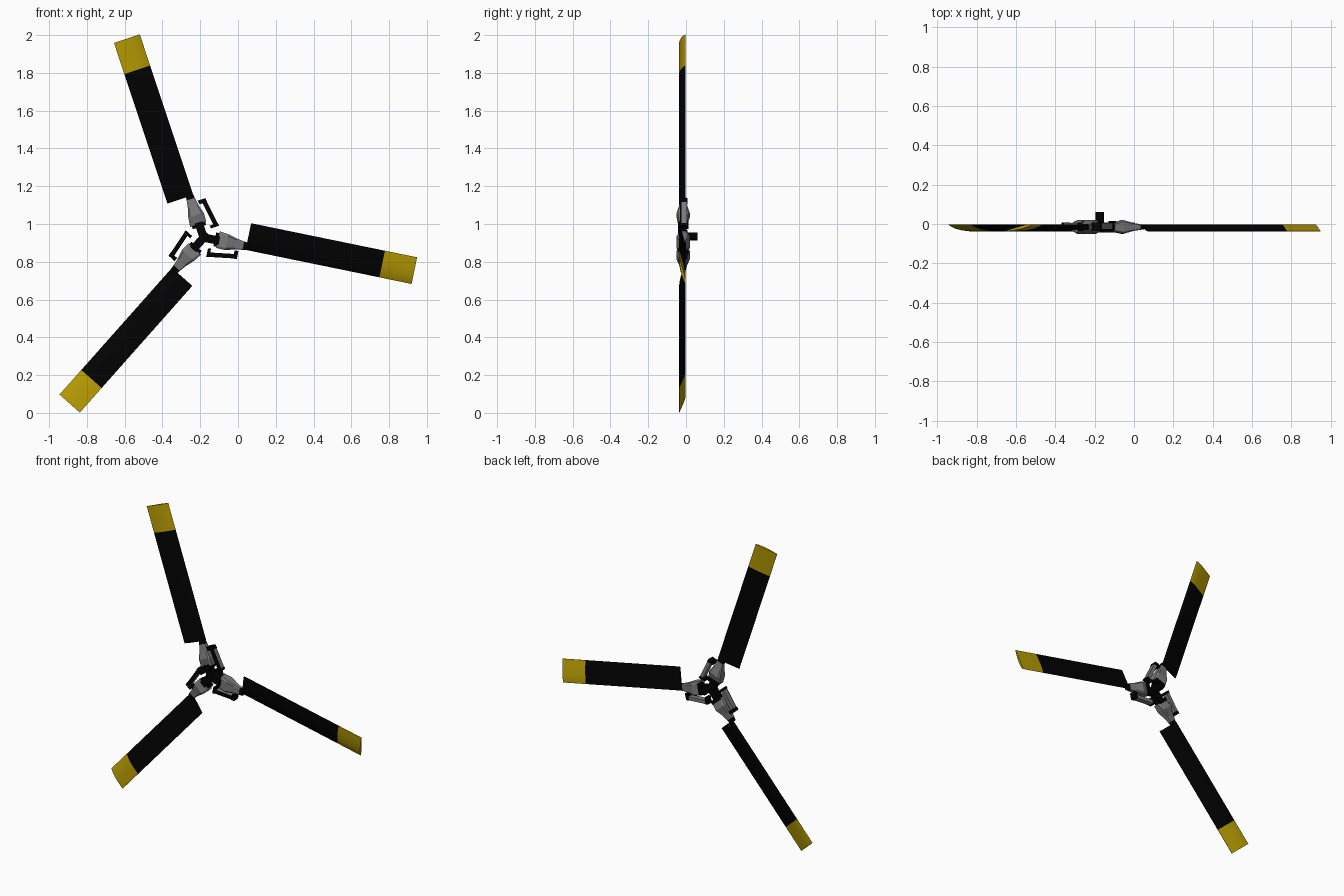
import bpy, bmesh, math

if "Cube" in bpy.data.objects:
    bpy.data.objects.remove(bpy.data.objects["Cube"])

CX, CZ = -0.182, 0.928                      # rotor centre in the front view
ANGLES = [math.radians(-11.6 + 120 * i) for i in range(3)]


def material(name, rgb):
    m = bpy.data.materials.new(name)
    m.diffuse_color = (*rgb, 1)
    m.use_nodes = True
    m.node_tree.nodes["Principled BSDF"].inputs["Base Color"].default_value = m.diffuse_color
    return m


BLACK = material("matte_black", (0.0005, 0.0005, 0.0005))
YELLOW = material("tip_yellow", (0.46, 0.32, 0.001))
GREY = material("metal_grey", (0.19, 0.19, 0.19))


def place(a, r, t, y):
    """Local radius / sideways / depth to world."""
    c, s = math.cos(a), math.sin(a)
    return (CX + r * c - t * s, y, CZ + r * s + t * c)


def loft(name, a, sections, mats, smooth=False):
    """Skin rings of local (r, t, y) points; ring bay i gets material i."""
    bm = bmesh.new()
    rings = [[bm.verts.new(place(a, *p)) for p in s] for s in sections]
    n = len(rings[0])
    for i in range(len(rings) - 1):
        for k in range(n):
            f = bm.faces.new((rings[i][k], rings[i][(k + 1) % n],
                              rings[i + 1][(k + 1) % n], rings[i + 1][k]))
            f.material_index = min(i, len(mats) - 1)
    bm.faces.new(rings[0])
    bm.faces.new(rings[-1]).material_index = len(mats) - 1
    bmesh.ops.recalc_face_normals(bm, faces=bm.faces)
    me = bpy.data.meshes.new(name)
    bm.to_mesh(me)
    bm.free()
    for m in mats:
        me.materials.append(m)
    ob = bpy.data.objects.new(name, me)
    bpy.context.collection.objects.link(ob)
    if smooth:
        bpy.ops.object.select_all(action='DESELECT')
        ob.select_set(True)
        bpy.context.view_layer.objects.active = ob
        bpy.ops.object.shade_smooth_by_angle(angle=math.radians(35))
    return ob


def rect(r, t0, t1, y0, y1):
    """Rectangular section across the arm."""
    return [(r, t0, y0), (r, t1, y0), (r, t1, y1), (r, t0, y1)]


def octagon(r, t0, t1, y0, y1, k=0.12):
    """Rectangle with cut corners."""
    dt, dy = (t1 - t0) * k, (y1 - y0) * k
    return [(r, t0 + dt, y0), (r, t1 - dt, y0), (r, t1, y0 + dy), (r, t1, y1 - dy),
            (r, t1 - dt, y1), (r, t0 + dt, y1), (r, t0, y1 - dy), (r, t0, y0 + dy)]


def airfoil(r):
    """Pitched lens profile: (share of chord, bulge towards the back)."""
    shape = [(0, 0), (0.12, -0.006), (0.35, -0.010), (0.65, -0.008), (1, -0.001),
             (1, 0.001), (0.65, 0.004), (0.35, 0.006), (0.12, 0.004)]
    return [(r, -0.019 + 0.144 * s, -0.002 - 0.034 * s + b) for s, b in shape]


for i, a in enumerate(ANGLES, 1):
    # blade with painted tip
    loft(f"blade_{i}", a, [airfoil(r) for r in (0.231, 0.954, 1.128)], [BLACK, YELLOW], True)
    # tapered metal grip with a black neck at the blade root
    loft(f"blade_grip_{i}", a, [octagon(0.076, -0.040, 0.050, -0.040, 0.005),
                                octagon(0.125, -0.042, 0.044, -0.050, 0.020),
                                octagon(0.175, -0.028, 0.030, -0.036, 0.006),
                                octagon(0.215, -0.022, 0.023, -0.030, -0.001),
                                octagon(0.240, -0.019, 0.020, -0.026, -0.004)],
         [GREY, GREY, GREY, BLACK])
    # hub arm with a collar at the grip
    loft(f"hub_arm_{i}", a, [rect(-0.015, -0.022, 0.022, -0.042, 0.002),
                             rect(0.085, -0.022, 0.022, -0.042, 0.002)], [BLACK])
    loft(f"hub_collar_{i}", a, [rect(0.060, -0.034, 0.040, -0.030, 0.014),
                                rect(0.085, -0.034, 0.040, -0.030, 0.014)], [BLACK])
    # damper bar beside the grip: thin black front plate, grey body
    loft(f"damper_plate_{i}", a, [rect(0.036, -0.096, -0.072, -0.031, -0.025),
                                  rect(0.194, -0.074, -0.050, -0.031, -0.025)], [BLACK])
    loft(f"damper_bar_{i}", a, [rect(0.036, -0.096, -0.072, -0.025, 0.006),
                                rect(0.194, -0.074, -0.050, -0.025, 0.006)], [GREY])
    # bracket block at each end
    loft(f"damper_inner_bracket_{i}", a, [rect(0.034, -0.097, -0.052, -0.036, 0.008),
                                          rect(0.050, -0.095, -0.050, -0.036, 0.008)], [BLACK])
    loft(f"damper_outer_bracket_{i}", a, [rect(0.174, -0.078, -0.034, -0.036, 0.008),
                                          rect(0.195, -0.075, -0.032, -0.036, 0.008)], [BLACK])

# mast stub behind the hub
bpy.ops.mesh.primitive_cylinder_add(vertices=12, radius=0.022, depth=0.10,
                                    location=(CX + 0.008, 0.010, CZ + 0.006),
                                    rotation=(math.pi / 2, 0, 0))
mast = bpy.context.object
mast.name = "mast_stub"
mast.data.materials.append(BLACK)
